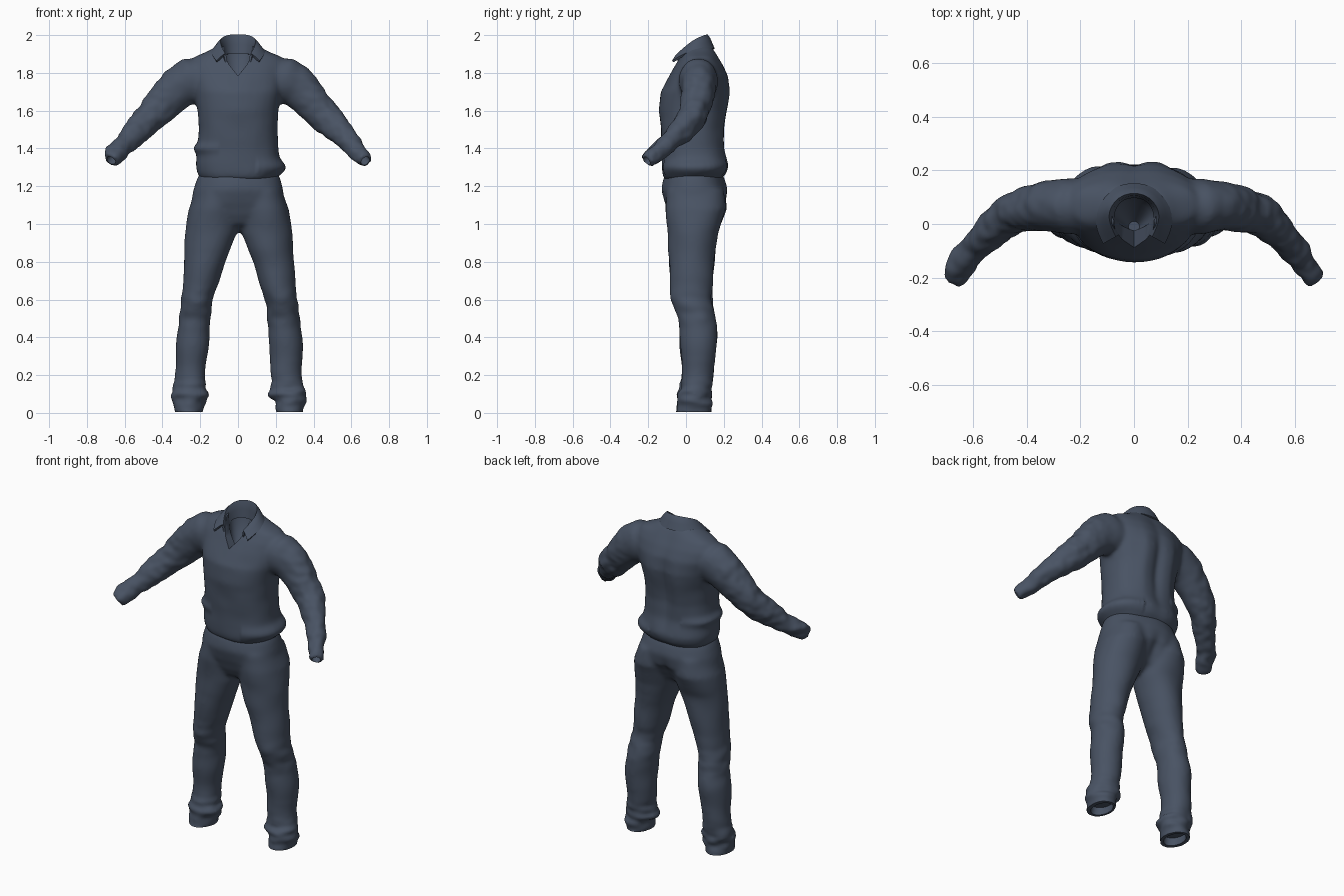
import bpy, bmesh, math
from mathutils import Vector, noise

cube = bpy.data.objects.get("Cube")
if cube:
    bpy.data.objects.remove(cube)

# One cloth colour for everything
cloth = bpy.data.materials.new("slate_blue_cloth")
cloth.use_nodes = True
COLOUR = (0.066, 0.086, 0.126, 1)
cloth.diffuse_color = COLOUR
bsdf = cloth.node_tree.nodes["Principled BSDF"]
bsdf.inputs["Base Color"].default_value = COLOUR
bsdf.inputs["Roughness"].default_value = 0.85


def loft(bm, rows, upright=True, power=2.0, sides=32):
    """Closed tube through rows of (x, y, z, radius_u, radius_v)."""
    centres = [Vector(r[:3]) for r in rows]
    rings = []
    for i, (x, y, z, ru, rv) in enumerate(rows):
        t = Vector((0, 0, 1))
        if not upright:
            t = centres[min(i + 1, len(rows) - 1)] - centres[max(i - 1, 0)]
            t.normalize()
        u = t.cross(Vector((0, 1, 0))).normalized()
        v = u.cross(t)
        ring = []
        for k in range(sides):
            a = math.tau * k / sides
            c, s = math.cos(a), math.sin(a)
            c = math.copysign(abs(c) ** (2 / power), c)
            s = math.copysign(abs(s) ** (2 / power), s)
            ring.append(bm.verts.new(centres[i] + u * ru * c + v * rv * s))
        rings.append(ring)
    for a, b in zip(rings, rings[1:]):
        for k in range(sides):
            n = (k + 1) % sides
            bm.faces.new((a[k], a[n], b[n], b[k]))
    bm.faces.new(rings[0])
    bm.faces.new(rings[-1])


def mirrored(rows, side, shift=0.0):
    return [(side * r[0] + shift, *r[1:]) for r in rows]


def make_object(name, bm):
    bmesh.ops.recalc_face_normals(bm, faces=bm.faces)
    mesh = bpy.data.meshes.new(name)
    bm.to_mesh(mesh)
    bm.free()
    mesh.materials.append(cloth)
    obj = bpy.data.objects.new(name, mesh)
    bpy.context.collection.objects.link(obj)
    return obj


def bake(obj):
    deps = bpy.context.evaluated_depsgraph_get()
    obj.data = bpy.data.meshes.new_from_object(obj.evaluated_get(deps))
    obj.modifiers.clear()


def fuse(obj):
    """Melt overlapping tubes into one soft skin."""
    remesh = obj.modifiers.new("fuse", 'REMESH')
    remesh.mode = 'VOXEL'
    remesh.voxel_size = 0.01
    soft = obj.modifiers.new("soften", 'SMOOTH')
    soft.iterations = 16
    bake(obj)


def fold(obj, rule):
    moves = [v.normal * rule(v.co, v.normal) for v in obj.data.vertices]
    for v, move in zip(obj.data.vertices, moves):
        v.co += move


def carve(obj, cutters):
    for cutter in cutters:
        cutter.hide_render = True
        cut = obj.modifiers.new("opening", 'BOOLEAN')
        cut.operation = 'DIFFERENCE'
        cut.solver = 'EXACT'
        cut.object = cutter
    bake(obj)
    for cutter in cutters:
        bpy.data.objects.remove(cutter)


def finish(obj):
    for p in obj.data.polygons:
        p.use_smooth = True
        p.material_index = 0
    obj.data.set_sharp_from_angle(angle=math.radians(45))


def bump(value, middle, width):
    return math.exp(-((value - middle) / width) ** 2)


def ripple(co, across, along):
    return noise.noise(Vector((co.x * across, co.y * across, co.z * along)))


# Shirt: body and two sleeves
BODY = [(1.235, .198, .035, .15), (1.27, .22, .045, .17), (1.31, .226, .05, .176),
        (1.4, .216, .037, .166), (1.5, .21, .033, .166), (1.6, .214, .036, .178),
        (1.7, .235, .05, .183), (1.78, .255, .066, .157), (1.84, .262, .069, .128),
        (1.885, .235, .069, .1), (1.915, .16, .066, .086), (1.94, .115, .062, .076)]
SLEEVE = [(.16, .065, 1.77, .1, .1), (.25, .066, 1.76, .126, .104),
          (.32, .068, 1.72, .112, .094), (.39, .057, 1.645, .098, .084),
          (.47, .03, 1.56, .086, .076), (.535, -.025, 1.495, .072, .064),
          (.6, -.1, 1.422, .057, .052), (.672, -.205, 1.336, .043, .04)]
bm = bmesh.new()
loft(bm, [(0, y, z, rx, ry) for z, rx, y, ry in BODY], power=2.3)
for side in (1, -1):
    loft(bm, mirrored(SLEEVE, side), upright=False)
shirt = make_object("shirt", bm)
fuse(shirt)


def shirt_folds(co, n):
    sleeve = min(max((abs(co.x) - .25) * 5, 0), 1)
    d = .009 * ripple(co, 9, 9) * (.4 + sleeve * .6)
    d += .007 * ripple(co, 20, 24) * sleeve
    if n.y > .2 and abs(co.x) < .25:          # spine groove and long back folds
        back = bump(co.z, 1.58, .2)
        d -= .016 * bump(co.x, 0, .03) * back
        d += .01 * bump(abs(co.x), .09, .04) * back
    if co.x > .1:                             # slouch over the waistband
        d += .028 * bump(co.z, 1.3, .035) * max(n.x, 0)
    elif co.x < -.1:
        d += .018 * bump(co.z, 1.4, .025) * max(-n.x, 0)
    return d


fold(shirt, shirt_folds)

# Neck funnel, front slit and sleeve openings
bm = bmesh.new()
loft(bm, [(0, -.01, 1.72, .02, .02), (0, .03, 1.82, .06, .05),
          (0, .045, 1.92, .084, .068), (0, .045, 2.1, .084, .068)])
neck = make_object("neck_cutter", bm)
bm = bmesh.new()
EDGE = [(.045, 1.84), (.07, 1.89), (.078, 1.97)]
outline = [(0, 1.785)] + EDGE + [(-x, z) for x, z in reversed(EDGE)]
face = bm.faces.new([bm.verts.new((x, -.25, z)) for x, z in outline])
push = bmesh.ops.extrude_face_region(bm, geom=[face])["geom"]
bmesh.ops.translate(bm, vec=(0, .28, 0),
                    verts=[g for g in push if isinstance(g, bmesh.types.BMVert)])
cutters = [neck, make_object("slit_cutter", bm)]
start, end = Vector(SLEEVE[-2][:3]), Vector(SLEEVE[-1][:3])
for side in (1, -1):
    bm = bmesh.new()
    hole = [(*start.lerp(end, f), .026, .025) for f in (.6, 1.3)]
    loft(bm, mirrored(hole, side), upright=False, sides=20)
    cutters.append(make_object("sleeve_cutter", bm))
carve(shirt, cutters)
finish(shirt)

# Collar: stand, fold line and leaf rows, from centre back to front tip
STAND = [(0, .108, 1.9), (.055, .092, 1.9), (.08, .048, 1.895), (.078, 0, 1.875), (.06, -.042, 1.85)]
CREST = [(0, .12, 2.003), (.06, .103, 2.0), (.097, .05, 1.978), (.092, 0, 1.94), (.07, -.045, 1.9)]
LEAF = [(0, .152, 1.925), (.08, .135, 1.928), (.142, .06, 1.925), (.14, -.015, 1.895), (.113, -.07, 1.86)]
bm = bmesh.new()
grid = []
for row in (STAND, CREST, LEAF):
    points = mirrored(row[:0:-1], -1) + row
    grid.append([bm.verts.new(p) for p in points])
for a, b in zip(grid, grid[1:]):
    for k in range(len(a) - 1):
        bm.faces.new((a[k], a[k + 1], b[k + 1], b[k]))
crease = bm.edges.layers.float.new("crease_edge")
for e in bm.edges:
    if e.is_boundary or all(v in grid[1] for v in e.verts):
        e[crease] = .7
collar = make_object("collar", bm)
collar.modifiers.new("round", 'SUBSURF').levels = 2
thick = collar.modifiers.new("thickness", 'SOLIDIFY')
thick.thickness = .012
thick.offset = 0
bake(collar)
finish(collar)

# Trousers: hips and two legs
HIPS = [(.965, .05, .035, .04), (1.0, .15, .036, .1), (1.05, .235, .042, .135),
        (1.11, .254, .05, .163), (1.18, .24, .046, .172), (1.24, .22, .042, .157),
        (1.28, .2, .04, .14)]
LEG = [(.266, .042, -.03, .066, .1), (.266, .043, .045, .078, .094), (.256, .045, .1, .1, .09),
       (.256, .06, .17, .083, .085), (.252, .063, .25, .081, .087), (.243, .065, .4, .088, .099),
       (.235, .058, .5, .087, .101), (.222, .03, .6, .084, .108), (.182, .03, .8, .109, .121),
       (.147, .035, .95, .137, .133), (.129, .054, 1.08, .138, .163), (.12, .05, 1.18, .11, .152)]
bm = bmesh.new()
loft(bm, [(0, y, z, rx, ry) for z, rx, y, ry in HIPS], power=2.2)
for side in (1, -1):
    loft(bm, mirrored(LEG, side, .005))
trousers = make_object("trousers", bm)
fuse(trousers)


def trouser_folds(co, n):
    d = .009 * ripple(co, 6, 7)
    d += .016 * ripple(co, 11, 26) * bump(co.z, .09, .07)   # bunched ankles
    d += .008 * ripple(co, 10, 18) * bump(co.z, .55, .1)    # creased knees
    if n.y > 0:                                             # seat seam
        d -= .014 * bump(co.x, 0, .03) * bump(co.z, 1.06, .08)
    return d


fold(trousers, trouser_folds)
for v in trousers.data.vertices:
    v.co.z = max(v.co.z, .004)

# Trouser openings
cutters = []
for side in (1, -1):
    bm = bmesh.new()
    hole = [(.266, .042, -.05, .048, .08), (.262, .045, .05, .056, .07)]
    loft(bm, mirrored(hole, side, .005))
    cutters.append(make_object("hem_cutter", bm))
carve(trousers, cutters)
finish(trousers)
